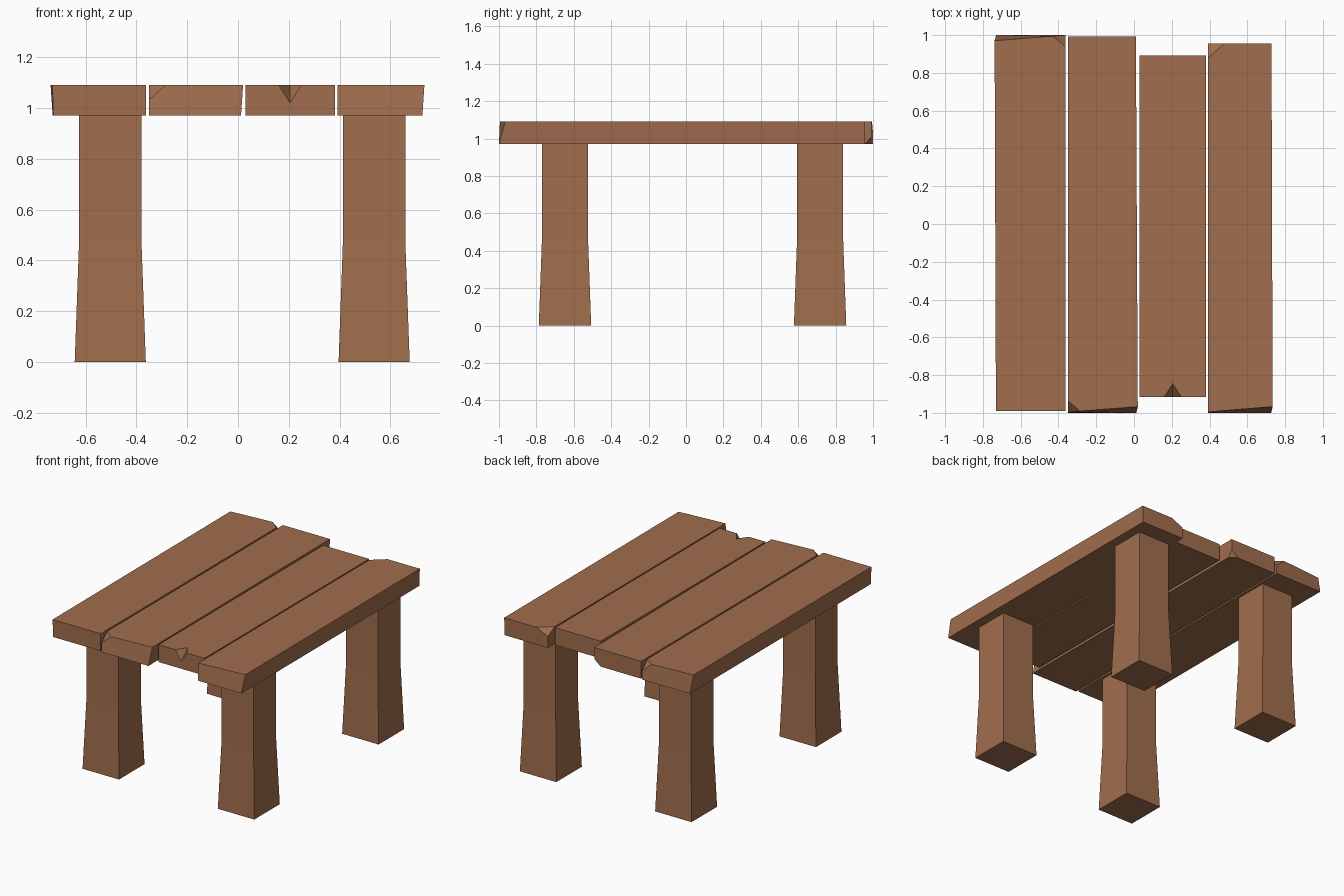
import bpy, bmesh
from mathutils import Vector

if "Cube" in bpy.data.objects:
    bpy.data.objects.remove(bpy.data.objects["Cube"])

wood = bpy.data.materials.new("warm brown wood")
wood.diffuse_color = (0.355, 0.155, 0.075, 1)
wood.use_nodes = True
wood.node_tree.nodes["Principled BSDF"].inputs["Base Color"].default_value = wood.diffuse_color

Z0, Z1 = 0.97, 1.09  # plank underside and top


def finish(bm, name):
    bmesh.ops.recalc_face_normals(bm, faces=bm.faces[:])
    me = bpy.data.meshes.new(name)
    bm.to_mesh(me)
    bm.free()
    me.materials.append(wood)
    ob = bpy.data.objects.new(name, me)
    bpy.context.collection.objects.link(ob)
    return ob


def loft(bm, rings):
    """Skin four-sided rings of points and cap both ends."""
    rows = [[bm.verts.new(p) for p in r] for r in rings]
    for a, b in zip(rows, rows[1:]):
        for i in range(4):
            j = (i + 1) % 4
            bm.faces.new((a[i], a[j], b[j], b[i]))
    bm.faces.new(rows[0][::-1])
    bm.faces.new(rows[-1])
    bmesh.ops.recalc_face_normals(bm, faces=bm.faces[:])


def chip(bm, a, b, c):
    """Slice off the corner beyond the plane through three points."""
    a, b, c = Vector(a), Vector(b), Vector(c)
    n = (b - a).cross(c - a).normalized()
    if n.dot(sum((v.co for v in bm.verts), Vector()) / len(bm.verts) - a) > 0:
        n = -n
    r = bmesh.ops.bisect_plane(bm, geom=bm.verts[:] + bm.edges[:] + bm.faces[:],
                               plane_co=a, plane_no=n, clear_outer=True)
    edges = [e for e in r["geom_cut"] if isinstance(e, bmesh.types.BMEdge)]
    bmesh.ops.holes_fill(bm, edges=edges, sides=0)


def plank(name, bottom, top, chips=()):
    bm = bmesh.new()
    loft(bm, [[(x, y, Z0) for x, y in bottom], [(x, y, Z1) for x, y in top]])
    for c in chips:
        chip(bm, *c)
    return finish(bm, name)


# Tabletop planks: corners run front left, front right, back right, back left
plank("left_plank",
      [(-.727, -.99), (-.362, -.99), (-.362, 1.0), (-.73, 1.0)],
      [(-.731, -.99), (-.362, -.99), (-.362, 1.0), (-.738, .97)],
      [((-.362, .94, Z1), (-.43, .994, Z1), (-.362, 1.0, 1.03))])
plank("centre_left_plank",
      [(-.35, -1.0), (.012, -1.0), (.008, .993), (-.35, .993)],
      [(-.35, -.995), (.02, -.967), (.01, .993), (-.35, .993)],
      [((-.35, -.937, Z1), (-.285, -.99, Z1), (-.35, -1.0, 1.03)),
       ((.008, .955, Z0), (.008, .993, 1.01), (-.04, .993, Z0))])
notched = plank("centre_right_plank",
                [(.03, -.915), (.382, -.915), (.382, .892), (.03, .892)],
                [(.03, -.915), (.382, -.915), (.382, .892), (.03, .892)])
plank("right_plank",
      [(.392, -1.0), (.726, -1.0), (.724, .955), (.392, .955)],
      [(.392, -.995), (.734, -.967), (.728, .955), (.392, .955)],
      [((.392, .88, Z1), (.48, .955, Z1), (.392, .955, 1.05))])

# V-shaped notch in the front of one plank
bm = bmesh.new()
tet = [bm.verts.new(p) for p in ((.205, -.775, 1.16), (.205, -.985, .95),
                                 (.115, -.95, 1.125), (.295, -.95, 1.125))]
for i in range(4):
    bm.faces.new([v for k, v in enumerate(tet) if k != i])
cutter = finish(bm, "notch_cutter")
cutter.hide_render = True
cutter.display_type = 'WIRE'
mod = notched.modifiers.new("notch", 'BOOLEAN')
mod.operation = 'DIFFERENCE'
mod.object = cutter

# Square legs, flared below mid-height
for side, cx in (("left", -.503), ("right", .536)):
    for end, cy in (("front", -.647), ("back", .717)):
        bm = bmesh.new()
        loft(bm, [[(cx - h, cy - h, z), (cx + h, cy - h, z),
                   (cx + h, cy + h, z), (cx - h, cy + h, z)]
                  for h, z in ((.14, 0), (.123, .47), (.123, Z0))])
        finish(bm, f"{end}_{side}_leg")
